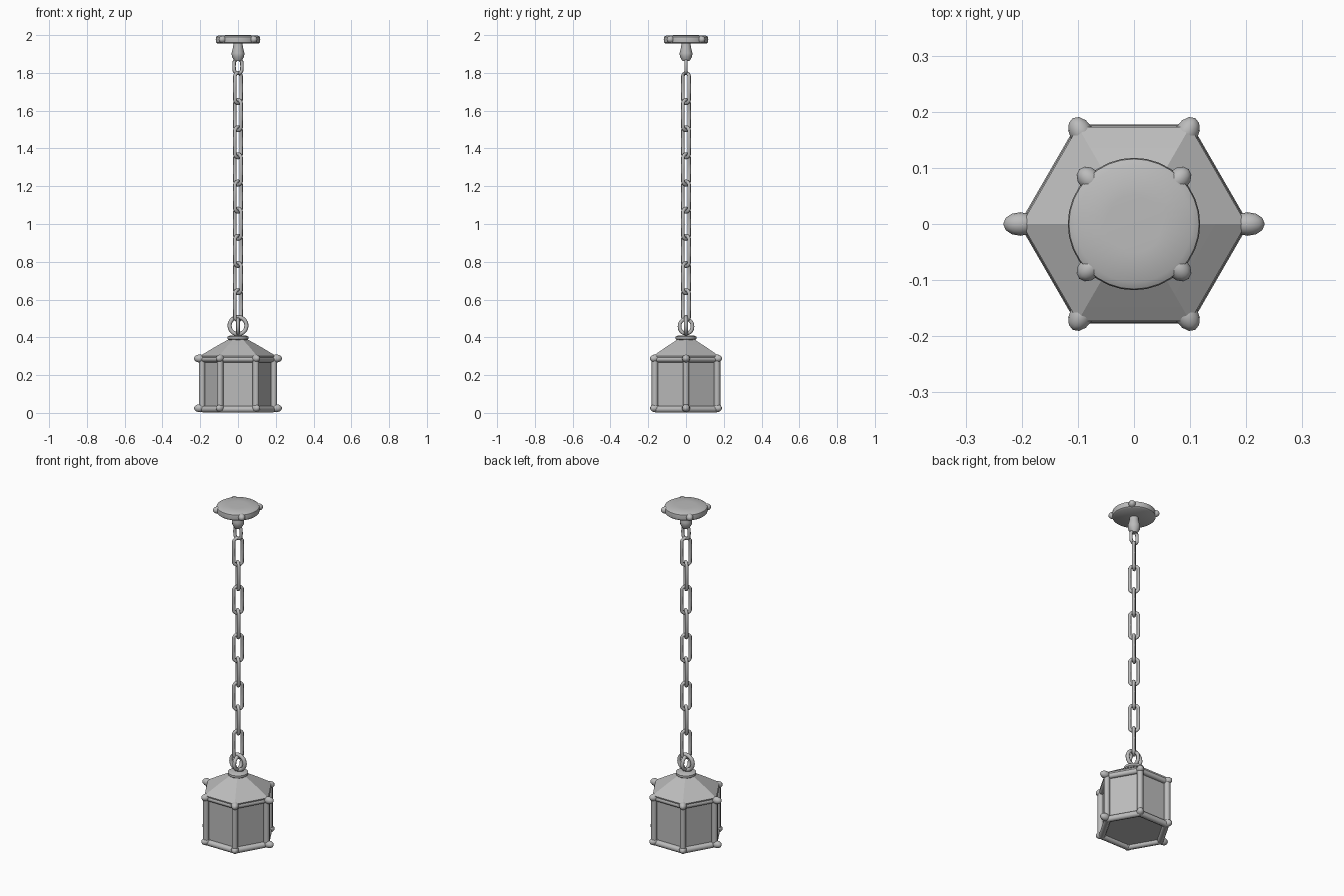
import bpy, bmesh
from math import cos, sin, pi, radians
from mathutils import Vector

cube = bpy.data.objects.get("Cube")
if cube:
    bpy.data.objects.remove(cube)

iron = bpy.data.materials.new("grey_iron")
iron.use_nodes = True
GREY = (0.5, 0.5, 0.5, 1)
iron.diffuse_color = GREY
iron.node_tree.nodes["Principled BSDF"].inputs["Base Color"].default_value = GREY


def finish(obj, name, angle=40):
    obj.name = name
    obj.data.materials.append(iron)
    bpy.ops.object.select_all(action='DESELECT')
    obj.select_set(True)
    bpy.context.view_layer.objects.active = obj
    bpy.ops.object.shade_smooth_by_angle(angle=radians(angle))
    return obj


def lathe(name, profile, sides, angle=40):
    """Turn a (radius, height) profile from bottom to top, with closed ends."""
    bm = bmesh.new()
    rings = []
    for r, z in profile:
        rings.append([bm.verts.new((r * cos(2 * pi * i / sides),
                                    r * sin(2 * pi * i / sides), z))
                      for i in range(sides)])
    for low, high in zip(rings, rings[1:]):
        for i in range(sides):
            j = (i + 1) % sides
            bm.faces.new((low[i], low[j], high[j], high[i]))
    bm.faces.new(rings[0][::-1])
    bm.faces.new(rings[-1])
    mesh = bpy.data.meshes.new(name)
    bm.to_mesh(mesh)
    bm.free()
    obj = bpy.data.objects.new(name, mesh)
    bpy.context.collection.objects.link(obj)
    return finish(obj, name, angle)


def bar(name, a, b, radius, sides=8):
    a, b = Vector(a), Vector(b)
    bpy.ops.mesh.primitive_cylinder_add(vertices=sides, radius=radius,
                                        depth=(b - a).length, location=(a + b) / 2)
    obj = bpy.context.object
    obj.rotation_euler = (b - a).to_track_quat('Z', 'Y').to_euler()
    return finish(obj, name, 50)


def knob(name, pos, length, radius, turn):
    """Rounded knob, longest along the outward direction given by turn."""
    bpy.ops.mesh.primitive_uv_sphere_add(segments=12, ring_count=8, radius=1,
                                         location=pos, rotation=(0, 0, turn))
    obj = bpy.context.object
    obj.scale = (length, radius, radius)
    return finish(obj, name, 60)


def link(name, z, major, minor, stretch=0.0, turn=0.0):
    """Upright ring, pulled apart lengthwise to make an oval chain link."""
    bpy.ops.mesh.primitive_torus_add(major_radius=major, minor_radius=minor,
                                     major_segments=20, minor_segments=8,
                                     location=(0, 0, z),
                                     rotation=(pi / 2, 0, turn))
    obj = bpy.context.object
    for v in obj.data.vertices:
        if abs(v.co.y) > 1e-4:
            v.co.y += stretch if v.co.y > 0 else -stretch
    return finish(obj, name, 70)


def corner(radius, i, z):
    return (radius * cos(i * pi / 3), radius * sin(i * pi / 3), z)


# Lantern body: recessed panes with a floor, set inside a hexagonal frame
lathe("lantern_panes", [(0.178, 0.02), (0.178, 0.285)], 6)
for i in range(6):
    bar("corner_post", corner(0.19, i, 0.02), corner(0.19, i, 0.29), 0.017)
    for label, z, r in (("bottom", 0.019, 0.018), ("top", 0.284, 0.016)):
        bar(label + "_rail", corner(0.184, i, z), corner(0.184, i + 1, z), r)
    # The two side corners reach out a little further than the other four
    reach = 0.203 if i % 3 == 0 else 0.188
    for label, z in (("bottom", 0.025), ("top", 0.288)):
        knob(label + "_corner_knob", corner(reach, i, z), 0.03, 0.021, i * pi / 3)

# Hipped roof and its collar
lathe("roof", [(0.195, 0.285), (0.2, 0.302), (0.12, 0.35), (0.045, 0.392)], 6, 30)
lathe("roof_collar", [(0.04, 0.38), (0.055, 0.392), (0.055, 0.404), (0.04, 0.41)], 16)

# Hanging rings on the roof
link("hanging_ring", 0.462, 0.045, 0.011)
link("cross_ring", 0.458, 0.034, 0.01, 0.004, pi / 2)

# Chain: a short link at the stem, then long links set diagonally in turn
link("top_link", 1.835, 0.021, 0.009, 0.016)
LINKS = 9
for n in range(LINKS):
    z = 1.72 - n * 1.15 / (LINKS - 1)
    link("chain_link", z, 0.024, 0.0095, 0.057, pi / 4 + (n % 2) * pi / 2)

# Stem under the ceiling plate
lathe("ceiling_stem", [(0.018, 1.862), (0.032, 1.885), (0.034, 1.905),
                       (0.026, 1.935), (0.024, 1.96)], 12)

# Ceiling plate with four rim knobs
lathe("ceiling_plate", [(0.108, 1.955), (0.116, 1.961), (0.118, 1.978),
                        (0.116, 1.991), (0.104, 1.998), (0.05, 2.0)], 32)
for i in range(4):
    turn = pi / 4 + i * pi / 2
    knob("plate_knob", (0.112 * cos(turn), 0.112 * sin(turn), 1.977),
         0.026, 0.02, turn)
